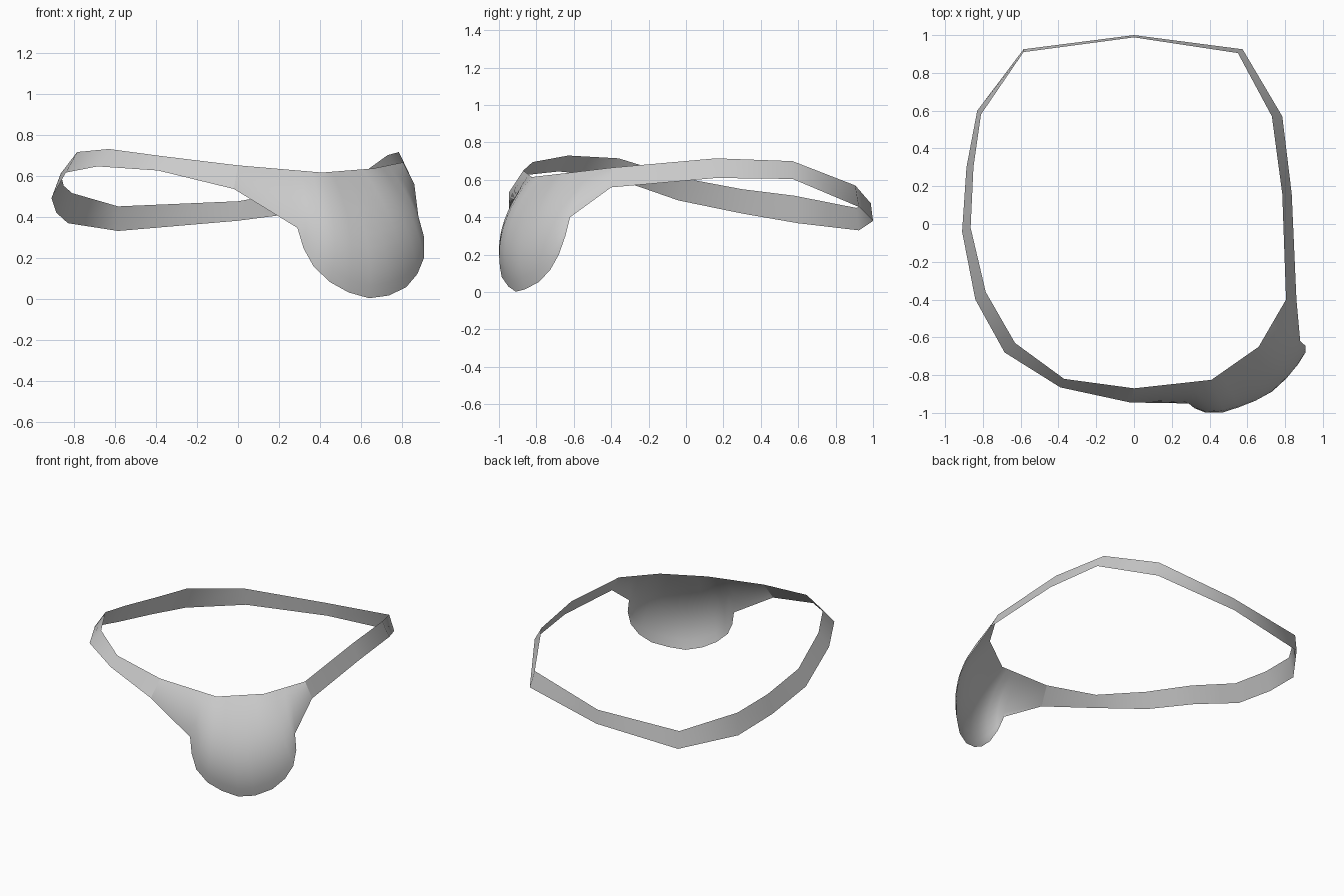
import bpy, math
from mathutils import Vector

if "Cube" in bpy.data.objects:
    bpy.data.objects.remove(bpy.data.objects["Cube"])


def grid_object(name, columns):
    """Skin a list of equal-length point columns into a smooth sheet."""
    n = len(columns[0])
    verts = [p for col in columns for p in col]
    faces = [(i * n + j, i * n + j + 1, (i + 1) * n + j + 1, (i + 1) * n + j)
             for i in range(len(columns) - 1) for j in range(n - 1)]
    mesh = bpy.data.meshes.new(name)
    mesh.from_pydata(verts, [], faces)
    mesh.shade_smooth()
    obj = bpy.data.objects.new(name, mesh)
    bpy.context.collection.objects.link(obj)
    return obj


# Strap: upper and lower edge, from the patch's left end round the back
upper = [(0, -.87, .65), (-.37, -.82, .695), (-.63, -.63, .73), (-.785, -.36, .715),
         (-.865, -.02, .61), (-.85, .3, .55), (-.81, .58, .515), (-.585, .91, .45),
         (0, .988, .475), (.55, .905, .57), (.73, .57, .70), (.785, .16, .715),
         (.805, -.4, .665)]
lower = [(-.02, -.945, .535), (-.39, -.865, .625), (-.685, -.68, .645), (-.84, -.4, .615),
         (-.91, -.04, .49), (-.887, .3, .42), (-.83, .6, .368), (-.585, .925, .33),
         (0, 1, .38), (.575, .925, .455), (.785, .57, .605), (.835, .16, .61),
         (.86, -.4, .56)]
grid_object("strap", [[Vector(b), Vector(a)] for a, b in zip(upper, lower)])

# Patch: rounded rim below, straight-sided edge above, bulging columns between
rim = [lower[0], (.29, -.95, .345), (.32, -.975, .245), (.37, -.995, .155),
       (.45, -.985, .08), (.54, -.95, .03), (.64, -.91, .002), (.735, -.86, .015),
       (.82, -.785, .055), (.875, -.725, .12), (.908, -.68, .2), (.908, -.645, .3),
       (.88, -.62, .4), lower[-1]]
top_edge = [upper[0], (.41, -.825, .615), (.66, -.65, .635), upper[-1]]
top_x = [0, .24, .30, .36, .41, .46, .51, .56, .61, .66, .70, .73, .76, .805]


def on_top(x):
    for a, b in zip(top_edge, top_edge[1:]):
        if x <= b[0] + 1e-6:
            return Vector(a).lerp(Vector(b), (x - a[0]) / (b[0] - a[0]))


outward = Vector((.49, -.87, 0))
STEPS = 10
columns = []
for i, (x, r) in enumerate(zip(top_x, rim)):
    t, r = on_top(x), Vector(r)
    ctrl = (t + r) / 2 + outward * .2 * math.sin(math.pi * i / (len(rim) - 1))
    columns.append([r.lerp(ctrl, s / STEPS).lerp(ctrl.lerp(t, s / STEPS), s / STEPS)
                    for s in range(STEPS + 1)])
grid_object("patch", columns[::-1])
